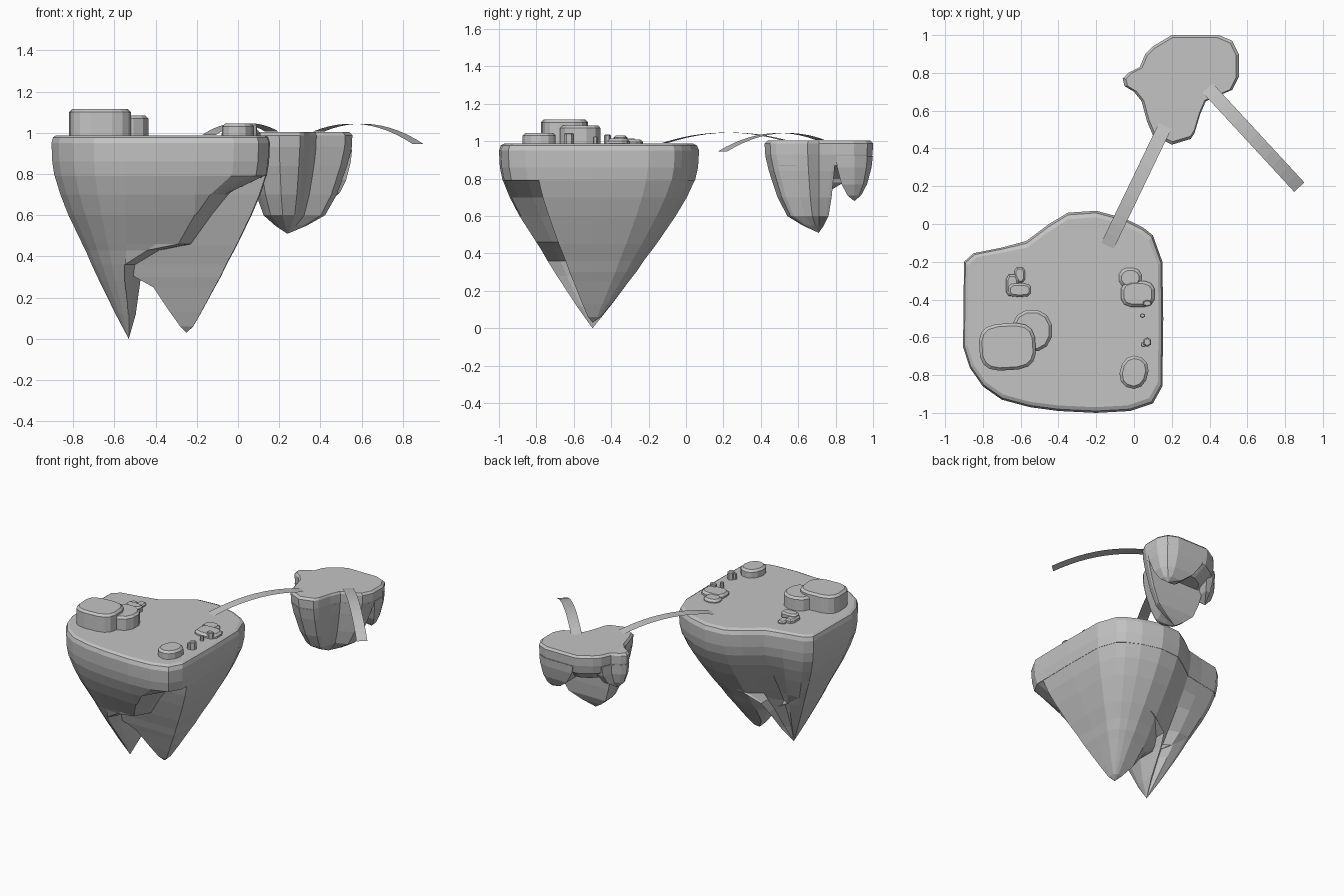
import bpy
import bmesh
import math

cube = bpy.data.objects.get("Cube")
if cube:
    bpy.data.objects.remove(cube, do_unlink=True)

stone = bpy.data.materials.new("stone_grey")
stone.use_nodes = True
GREY = (0.55, 0.55, 0.55, 1)
stone.diffuse_color = GREY
stone.node_tree.nodes["Principled BSDF"].inputs["Base Color"].default_value = GREY


def clamp(v, low, high):
    return max(low, min(high, v))


def make_object(name, bm):
    mesh = bpy.data.meshes.new(name)
    bm.to_mesh(mesh)
    bm.free()
    mesh.materials.append(stone)
    obj = bpy.data.objects.new(name, mesh)
    bpy.context.collection.objects.link(obj)


def loft(name, rings):
    """Skin a stack of equal-length rings and cap both ends."""
    bm = bmesh.new()
    rows = [[bm.verts.new(p) for p in ring] for ring in rings]
    n = len(rows[0])
    for a, b in zip(rows, rows[1:]):
        for i in range(n):
            j = (i + 1) % n
            bm.faces.new((a[i], a[j], b[j], b[i]))
    bm.faces.new(rows[0])
    bm.faces.new(rows[-1])
    bmesh.ops.remove_doubles(bm, verts=bm.verts, dist=0.0005)
    bmesh.ops.recalc_face_normals(bm, faces=bm.faces)
    make_object(name, bm)


# Large island: outline shrinks towards a ridge between two root tips
MAIN = [(-.9, -.2), (-.85, -.155), (-.7, -.125), (-.57, -.09), (-.45, 0), (-.35, .06),
        (-.2, .07), (-.05, .03), (.05, -.02), (.1, -.06), (.15, -.2), (.155, -.5),
        (.15, -.86), (.1, -.95), (-.02, -.99), (-.2, -1), (-.4, -.99), (-.55, -.97),
        (-.7, -.93), (-.8, -.86), (-.87, -.76), (-.905, -.65)]
LEFT_TIP, RIGHT_TIP, TIP_Y = -.53, -.25, -.5


def main_ring(z, s, xmin=-2, xmax=2, ymin=-2):
    ring = []
    for x, y in MAIN:
        tip = clamp(x, LEFT_TIP, RIGHT_TIP)
        py = TIP_Y + (y - TIP_Y) * s
        # Gully down the back, between the roots
        if y > TIP_Y:
            py -= .28 * s * (1 - s) * max(0, 1 - abs(x + .52) / .2)
        # The cut side of the front root slants inwards with depth
        slant = min(.2 * s, .6 * max(0, py - TIP_Y + .5 * s))
        px = clamp(tip + (x - tip) * s, xmin, xmax + slant)
        ring.append((px, max(py, ymin), z))
    return ring


loft("large_island_crust", [main_ring(z, s) for z, s in
     ((.988, .94), (.978, .98), (.95, 1), (.86, .99), (.79, .962))])

loft("large_island_front_root", [main_ring(z, s, xmax=lim) for z, s, lim in
     ((.795, .962, .1), (.7, .885, -.14), (.6, .78, -.21), (.46, .6, -.29),
      (.43, .56, -.44), (.36, .48, -.55), (.28, .38, -.55), (.12, .17, -.53),
      (0, 0, LEFT_TIP))])

# The rear root is set back and carries the whole rear side
loft("large_island_rear_root", [main_ring(z, s, xmin=lim, ymin=TIP_Y - .3 * s) for z, s, lim in
     ((.795, .962, -2), (.7, .885, -2), (.6, .78, -2), (.45, .6, -.72), (.36, .48, -.6),
      (.3, .41, -.5), (.25, .34, -.41), (.13, .18, -.33), (.06, .08, -.28),
      (.03, 0, RIGHT_TIP))])

# Small island: a crust with three roots
SMALL = [(.1, .94), (.2, 1), (.45, 1), (.52, .97), (.555, .9), (.555, .78), (.52, .71),
         (.45, .68), (.38, .65), (.35, .58), (.32, .48), (.3, .45), (.2, .42), (.1, .47),
         (.07, .54), (.04, .65), (0, .7), (-.05, .73), (-.06, .77), (-.03, .8),
         (.03, .83), (.06, .9)]


def small_part(name, tip, rings, xr=(-1, 1), yr=(0, 1)):
    pts = [(clamp(x, *xr), clamp(y, *yr)) for x, y in SMALL]
    loft(name, [[(tip[0] + (x - tip[0]) * s, tip[1] + (y - tip[1]) * s, z)
                 for x, y in pts] for z, s in rings])


small_part("small_island_crust", (.27, .74),
           ((1.003, .95), (.988, 1), (.93, .99), (.87, .94), (.8, .62)))
small_part("small_island_main_root", (.24, .71),
           ((.92, .985), (.84, .92), (.7, .76), (.6, .58), (.55, .3), (.51, 0)),
           xr=(.04, .555), yr=(.42, .8))
small_part("small_island_back_root", (.46, .9),
           ((.92, .985), (.86, .92), (.77, .68), (.71, .36), (.68, 0)), xr=(.22, .555), yr=(.8, 1))
small_part("small_island_side_root", (.02, .76),
           ((.92, .985), (.85, .9), (.78, .6), (.73, 0)), xr=(-.06, .12), yr=(.66, .9))


# Arched flat bridges
def bridge(name, start, end, rise, width=.073, steps=12):
    bm = bmesh.new()
    dx, dy = end[0] - start[0], end[1] - start[1]
    length = math.hypot(dx, dy)
    ox, oy = -dy / length * width / 2, dx / length * width / 2
    rows = []
    for i in range(steps + 1):
        t = i / steps
        x, y, z = (a + (b - a) * t for a, b in zip(start, end))
        z += rise * 4 * t * (1 - t)
        rows.append([bm.verts.new((x + k * ox, y + k * oy, z)) for k in (1, -1)])
    for a, b in zip(rows, rows[1:]):
        bm.faces.new((a[0], a[1], b[1], b[0]))
    bmesh.ops.recalc_face_normals(bm, faces=bm.faces)
    make_object(name, bm)


bridge("linking_bridge", (-.14, -.115, .99), (.165, .52, 1.006), .048)
bridge("outer_bridge", (.39, .72, 1.006), (.875, .195, .945), .065)


# Rounded flat-topped rocks
def rock(name, cx, cy, rx, ry, top, sides=12, power=.65, base=.95, turn=0):
    def ring(z, inset):
        pts = []
        for i in range(sides):
            a = 2 * math.pi * (i + .5) / sides
            c, s = math.cos(a), math.sin(a)
            x = math.copysign(abs(c) ** power, c) * (rx - inset)
            y = math.copysign(abs(s) ** power, s) * (ry - inset)
            pts.append((cx + x * math.cos(turn) - y * math.sin(turn),
                        cy + x * math.sin(turn) + y * math.cos(turn), z))
        return pts
    soft = min(.015, rx * .3, ry * .3)
    loft(name, [ring(base, 0), ring(top - soft, 0), ring(top, soft)])


rock("large_slab", -.67, -.65, .15, .125, 1.115, sides=16, turn=.06)
rock("round_slab", -.54, -.565, .108, .112, 1.085, power=.9)
rock("front_boulder", 0, -.785, .075, .088, 1.045, power=.9, turn=-.25)
rock("right_slab", .02, -.37, .09, .07, 1.015)
rock("right_back_slab", -.02, -.285, .062, .055, 1.01, power=.9)
rock("left_stone_back", -.605, -.27, .03, .042, 1.005, sides=8)
rock("left_stone_side", -.645, -.325, .035, .06, 1.015, sides=8)
rock("left_stone_front", -.605, -.35, .062, .037, 1.03, sides=10)

posts = ((.07, -.42, .026, .018, 1.035), (.045, -.485, .015, .012, 1.025),
         (.07, -.625, .024, .026, 1.045), (.05, -.638, .016, .015, 1.03))
for i, post in enumerate(posts):
    rock(f"small_post_{i + 1}", *post, sides=6, power=1)
